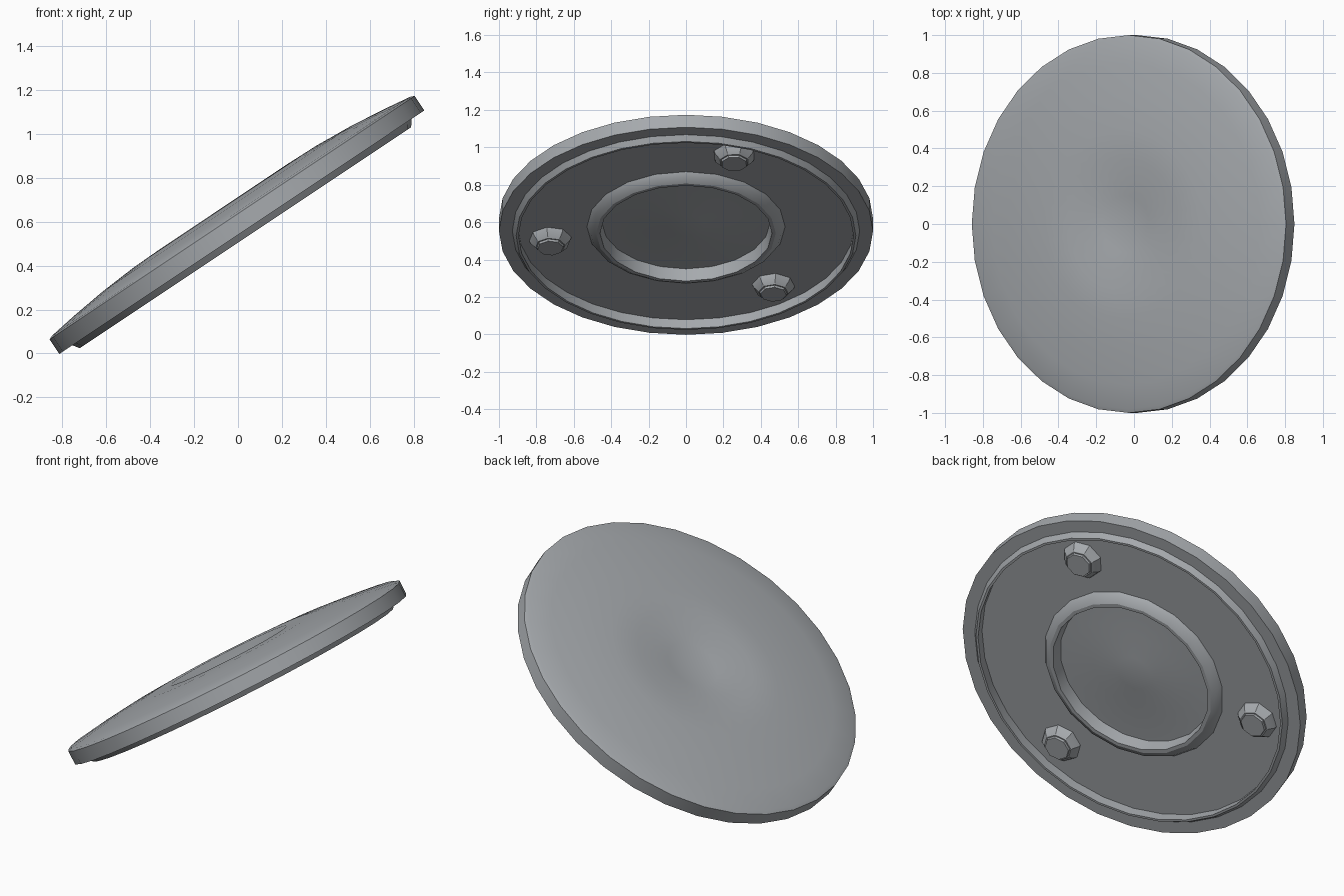
import bpy, math
from mathutils import Matrix

cube = bpy.data.objects.get("Cube")
if cube:
    bpy.data.objects.remove(cube)

# One grey metal for the whole model
grey = bpy.data.materials.new("grey_metal")
colour = (0.38, 0.40, 0.42, 1)
grey.diffuse_color = colour
grey.use_nodes = True
grey.node_tree.nodes["Principled BSDF"].inputs["Base Color"].default_value = colour

# The disc leans so that its +x side is raised
TILT = Matrix.Translation((0.0175, 0, 0.5525)) @ Matrix.Rotation(math.radians(-33.7), 4, "Y")


def lathe(name, profile, sides, place=Matrix(), closed=False, turn=0.0):
    """Revolve (radius, height) points around the disc axis; radius 0 makes a pole."""
    verts, faces, rings = [], [], []
    for r, z in profile:
        start = len(verts)
        count = 1 if r == 0 else sides
        for i in range(count):
            a = turn + 2 * math.pi * i / sides
            verts.append((r * math.cos(a), r * math.sin(a), z))
        rings.append([start + i % count for i in range(sides)])
    pairs = list(zip(rings, rings[1:]))
    if closed:
        pairs.append((rings[-1], rings[0]))
    for a, b in pairs:
        for i in range(sides):
            j = (i + 1) % sides
            quad = dict.fromkeys((a[i], b[i], b[j], a[j]))
            faces.append(list(quad))
    mesh = bpy.data.meshes.new(name)
    mesh.from_pydata(verts, [], faces)
    mesh.materials.append(grey)
    obj = bpy.data.objects.new(name, mesh)
    bpy.context.collection.objects.link(obj)
    obj.matrix_world = TILT @ place
    bpy.ops.object.select_all(action="DESELECT")
    obj.select_set(True)
    bpy.context.view_layer.objects.active = obj
    bpy.ops.object.shade_smooth_by_angle(angle=math.radians(30))
    return obj


# Domed lid with a shallow dimple, straight side wall and recessed underside
lathe("domed_disc", [
    (0, 0.10), (0.15, 0.112), (0.35, 0.143), (0.5, 0.14), (0.68, 0.127),
    (0.85, 0.107), (0.98, 0.088), (1, 0.08), (1, 0), (0.92, 0), (0.9, 0.03),
    (0.46, 0.03), (0.45, 0.057), (0.25, 0.05), (0.1, 0.035), (0, 0.03),
], 32)

# Thin lip around the underside
lathe("rim_lip", [(0.93, 0.002), (0.908, -0.03), (0.895, -0.03), (0.9, 0.032)], 32, closed=True)

# Raised collar around the dimple
lathe("centre_collar", [
    (0.53, 0.028), (0.515, 0.005), (0.48, -0.015), (0.46, -0.015), (0.45, 0.058),
], 20, closed=True)

# Three tapered feet, evenly spaced
for i in range(3):
    turn = math.radians(20.5 + 120 * i)
    spot = Matrix.Translation((0.735 * math.cos(turn), 0.735 * math.sin(turn), 0))
    lathe(f"foot_{i + 1}", [
        (0.115, 0.032), (0.108, 0.012), (0.08, -0.018), (0.073, -0.018), (0.07, -0.03), (0, -0.03),
    ], 8, spot, turn=turn)
